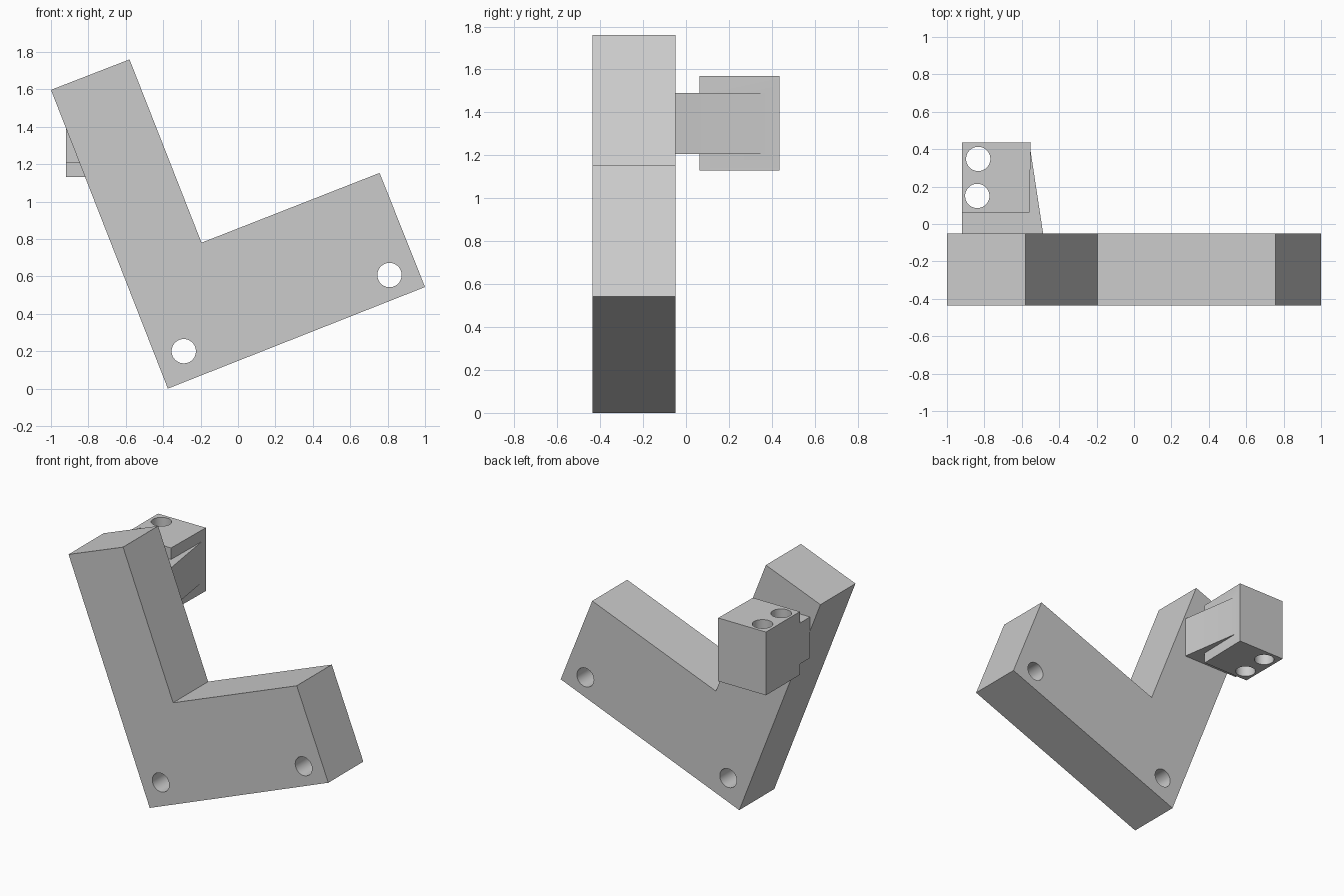
import bpy, bmesh, math
from mathutils import Vector

cube = bpy.data.objects.get("Cube")
if cube:
    bpy.data.objects.remove(cube, do_unlink=True)

grey = bpy.data.materials.new("plain grey")
grey.use_nodes = True
COLOUR = (0.6, 0.6, 0.6, 1)
grey.diffuse_color = COLOUR
grey.node_tree.nodes["Principled BSDF"].inputs["Base Color"].default_value = COLOUR


def prism(name, outline, direction):
    """Extrude a closed planar outline along a direction."""
    bm = bmesh.new()
    face = bm.faces.new([bm.verts.new(p) for p in outline])
    moved = bmesh.ops.extrude_face_region(bm, geom=[face])["geom"]
    bmesh.ops.translate(bm, vec=Vector(direction),
                        verts=[v for v in moved if isinstance(v, bmesh.types.BMVert)])
    bmesh.ops.recalc_face_normals(bm, faces=bm.faces)
    mesh = bpy.data.meshes.new(name)
    bm.to_mesh(mesh)
    bm.free()
    mesh.materials.append(grey)
    obj = bpy.data.objects.new(name, mesh)
    bpy.context.collection.objects.link(obj)
    return obj


def combine(obj, tool, operation):
    """Apply a boolean and discard the tool object."""
    bpy.ops.object.select_all(action="DESELECT")
    bpy.context.view_layer.objects.active = obj
    obj.select_set(True)
    mod = obj.modifiers.new("boolean", "BOOLEAN")
    mod.operation = operation
    mod.solver = "EXACT"
    mod.object = tool
    bpy.ops.object.modifier_apply(modifier=mod.name)
    bpy.data.objects.remove(tool, do_unlink=True)


def drill(obj, centre, along_y):
    """Cut a round through hole."""
    bpy.ops.mesh.primitive_cylinder_add(
        vertices=48, radius=0.065, depth=2, location=centre,
        rotation=(math.pi / 2 if along_y else 0, 0, 0))
    cutter = bpy.context.object
    cutter.hide_render = True
    cutter.data.materials.append(grey)
    combine(obj, cutter, "DIFFERENCE")


def finish(obj):
    bpy.ops.object.select_all(action="DESELECT")
    bpy.context.view_layer.objects.active = obj
    obj.select_set(True)
    bpy.ops.object.shade_smooth_by_angle(angle=math.radians(30))


# Tilted L-shaped plate with two holes
FRONT, BACK = -0.435, -0.05
corners = [(-1, 1.597), (-0.58, 1.76), (-0.195, 0.78),
           (0.757, 1.153), (1, 0.543), (-0.375, 0)]
plate = prism("angled_plate", [(x, FRONT, z) for x, z in corners], (0, BACK - FRONT, 0))
for x, z in [(-0.29, 0.2), (0.81, 0.607)]:
    drill(plate, (x, 0, z), True)
finish(plate)

# Rear bracket: block joined to a tapered arm, with two vertical holes
SIDE, END = -0.92, 0.435
block = prism("rear_bracket", [(SIDE, 0.062, 1.13), (-0.559, 0.062, 1.13),
                               (-0.552, END, 1.13), (SIDE, END, 1.13)], (0, 0, 0.44))
arm = prism("bracket_arm", [(SIDE, BACK, 1.205), (-0.486, BACK, 1.205),
                            (-0.553, 0.39, 1.205), (SIDE, 0.39, 1.205)], (0, 0, 0.285))
combine(block, arm, "UNION")
for x, y in [(-0.833, 0.348), (-0.838, 0.15)]:
    drill(block, (x, y, 1.35), False)
finish(block)
